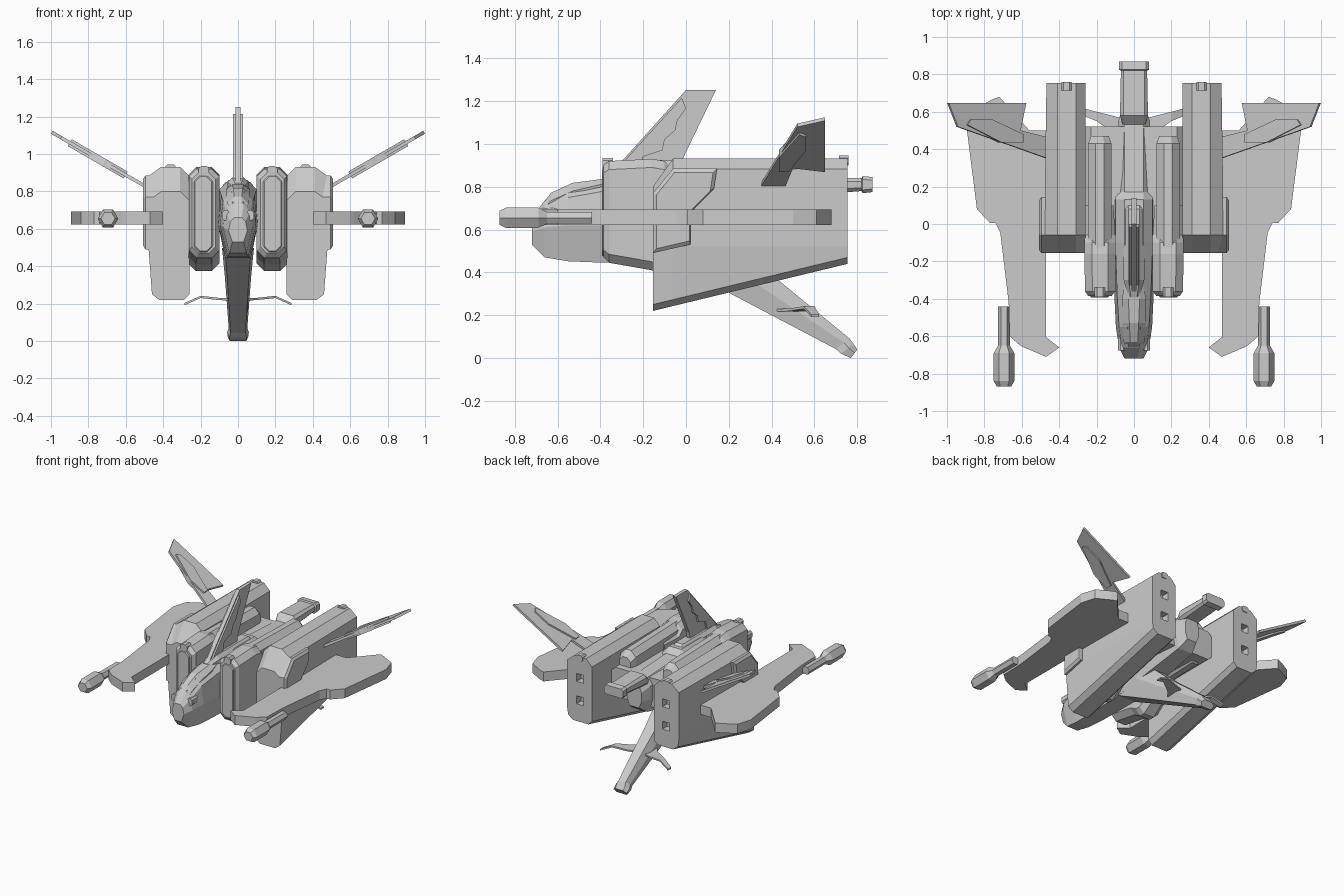
import bpy, bmesh
from math import cos, sin, pi
from mathutils import Vector


def loft(name, rings, mirror=False, bevel=0):
    """Skin a list of equal-length point rings and cap both ends."""
    bm = bmesh.new()
    rows = [[bm.verts.new(p) for p in r] for r in rings]
    n = len(rows[0])
    for a, b in zip(rows, rows[1:]):
        for i in range(n):
            bm.faces.new((a[i], a[(i + 1) % n], b[(i + 1) % n], b[i]))
    bm.faces.new(rows[0])
    bm.faces.new(rows[-1])
    bmesh.ops.recalc_face_normals(bm, faces=bm.faces)
    me = bpy.data.meshes.new(name)
    bm.to_mesh(me)
    bm.free()
    ob = bpy.data.objects.new(name, me)
    bpy.context.collection.objects.link(ob)
    if bevel:
        m = ob.modifiers.new("bevel", 'BEVEL')
        m.width, m.segments = bevel, 1
    if mirror:
        ob.modifiers.new("mirror", 'MIRROR')
    return ob


def prism(name, outline, axis, lo, hi, mirror=False, bevel=0):
    """Extrude a 2D outline along x, y or z."""
    put = {'x': lambda a, b, t: (t, a, b), 'y': lambda a, b, t: (a, t, b),
           'z': lambda a, b, t: (a, b, t)}[axis]
    return loft(name, [[put(a, b, t) for a, b in outline] for t in (lo, hi)], mirror, bevel)


def octo(x0, x1, z0, z1, c):
    """Rectangle with chamfered corners."""
    return [(x0 + c, z0), (x1 - c, z0), (x1, z0 + c), (x1, z1 - c),
            (x1 - c, z1), (x0 + c, z1), (x0, z1 - c), (x0, z0 + c)]


def octo_loft(name, stations, mirror=False):
    return loft(name, [[(x, y, z) for x, z in octo(*s)] for y, *s in stations], mirror)


def hull(name, stations):
    """Symmetric body: each station is y then (half width, z) pairs, bottom to top."""
    rings = []
    for y, *p in stations:
        rings.append([(w, y, z) for w, z in p] + [(-w, y, z) for w, z in reversed(p)])
    return loft(name, rings)


# fuselage with nose
hull("fuselage", [
    (-.72, (.03, .53), (.05, .59), (.04, .64), (.02, .66)),
    (-.66, (.045, .47), (.08, .61), (.065, .69), (.03, .735)),
    (-.55, (.055, .452), (.097, .62), (.08, .75), (.035, .80)),
    (-.38, (.06, .445), (.105, .62), (.09, .78), (.04, .82)),
    (-.10, (.07, .45), (.105, .62), (.10, .81), (.05, .86)),
    (.13, (.075, .47), (.105, .62), (.10, .81), (.05, .86)),
    (.17, (.075, .48), (.10, .62), (.095, .78), (.05, .82)),
    (.55, (.06, .55), (.085, .65), (.085, .75), (.05, .80)),
    (.62, (.04, .60), (.06, .65), (.06, .72), (.04, .77))])
hull("canopy", [
    (-.69, (.03, .62), (.042, .67), (.015, .695)),
    (-.63, (.04, .68), (.055, .735), (.02, .772)),
    (-.53, (.05, .72), (.062, .78), (.025, .818)),
    (-.40, (.05, .75), (.065, .81), (.03, .835)),
    (-.30, (.03, .78), (.045, .83), (.02, .845))])
prism("nose_sensor", octo(.045, .085, .645, .70, .012), 'y', -.675, -.60, True)
octo_loft("spine_hump", [(-.39, -.03, .03, .78, .84, .015), (-.30, -.055, .055, .78, .875, .025),
                         (.08, -.055, .055, .78, .875, .025), (.14, -.05, .05, .78, .83, .02)])

# tail tube with end collar
octo_loft("tail_tube", [(.53, -.06, .06, .74, .80, .015), (.58, -.075, .075, .76, .845, .02),
                        (.82, -.07, .07, .78, .84, .015), (.825, -.08, .08, .77, .85, .015),
                        (.87, -.08, .08, .775, .845, .015)])

# inner pods flanking the cockpit
octo_loft("inner_pod", [(-.385, .12, .245, .47, .90, .035), (-.36, .10, .262, .445, .92, .04),
                        (-.16, .10, .265, .41, .93, .04), (-.10, .10, .265, .375, .92, .04),
                        (-.06, .10, .265, .375, .88, .04), (.10, .11, .265, .50, .88, .04)], True)
prism("inner_pod_front_panel", octo(.135, .235, .475, .885, .03), 'y', -.393, -.37, True, .006)
prism("inner_pod_latch", octo(.155, .21, .88, .935, .012), 'y', -.39, -.34, True)
octo_loft("inner_nacelle", [(-.16, .12, .245, .55, .925, .04), (.43, .12, .245, .57, .91, .04),
                            (.47, .135, .23, .60, .87, .03)], True)
prism("centre_bridge", octo(-.27, .27, .58, .80, .04), 'y', -.05, .52)


# outer engine pods with slanted keel and rear exhaust slots
def pod_ring(y, b, top, side):
    p = [(.26, b + .03), (.29, b), (.42, b), (.46, b + .03), (side, .52),
         (side, top - .05), (.41, top), (.31, top), (.26, top - .05)]
    return [(x, y, z) for x, z in p]


pod = loft("engine_pod", [pod_ring(-.155, .22, .80, .48), pod_ring(-.06, .243, .932, .48),
                          pod_ring(.755, .44, .932, .468)])
for z in (.60, .77):
    cutter = prism("exhaust_cutter", octo(.33, .39, z - .03, z + .03, .002), 'y', .70, .80)
    cutter.hide_render = True
    cutter.hide_viewport = True
    cut = pod.modifiers.new("slot", 'BOOLEAN')
    cut.operation, cut.solver, cut.object = 'DIFFERENCE', 'EXACT', cutter
pod.modifiers.new("mirror", 'MIRROR')
prism("engine_pod_latch", octo(.335, .388, .90, .945, .01), 'y', .715, .76, True)
side = [(-.155, .49), (.02, .53), (.02, .68), (.13, .79), (.145, .885), (-.06, .885), (-.155, .77)]
loft("engine_pod_side_block", [[(.45, y, z) for y, z in side],
                               [(.495, y, z) for y, z in side],
                               [(.508, -.01 + (y + .01) * .88, .70 + (z - .70) * .9) for y, z in side]], True)

# flat main wings with forward prongs
prism("main_wing", [(.44, .50), (.56, .50), (.72, .68), (.76, .665), (.86, .61), (.893, .50),
                    (.84, .08), (.77, .005), (.74, .005), (.715, -.045), (.67, -.42), (.665, -.60),
                    (.62, -.64), (.60, -.655), (.47, -.71), (.40, -.66), (.47, -.605), (.47, -.1),
                    (.44, -.1)], 'z', .622, .693, True)

# hexagonal wing guns
loft("wing_gun", [[(.695 + r * cos(k * pi / 3), y, .655 + r * sin(k * pi / 3)) for k in range(6)]
                  for y, r in ((-.87, .038), (-.84, .055), (-.69, .055), (-.65, .032), (-.44, .032))], True)


# canted upper fins
def canted(name, outline, t):
    nrm = Vector((-.5, 0, .866)) * t
    pts = [Vector((x, y, .83 + (x - .5) * .578)) for x, y in outline]
    loft(name, [[p - nrm for p in pts], [p + nrm for p in pts]], True)


canted("upper_fin", [(.45, .345), (.945, .52), (.995, .648), (.62, .648), (.60, .648), (.63, .50), (.45, .50)][:4]
       + [(.58, .648), (.61, .50), (.45, .46)], .009)
canted("upper_fin_panel", [(.60, .48), (.60, .435), (.715, .435), (.90, .53), (.88, .56), (.77, .56)], .021)

# dorsal fin
prism("dorsal_fin", [(-.38, .83), (-.29, .93), (0, 1.252), (.14, 1.252), (-.02, .92), (-.04, .83)],
      'x', -.014, .014)
prism("dorsal_fin_panel", [(-.33, .87), (-.27, .94), (-.02, 1.215), (.0, 1.165), (-.04, 1.11),
                           (-.05, 1.065), (-.10, 1.02), (-.11, .97), (-.20, .94), (-.22, .86)],
      'x', -.026, .026)

# lower tail boom: half widths, lower point and upper point per ring
boom = []
for w, (yl, zl), (yu, zu) in [(.085, (-.10, .46), (.26, .52)), (.07, (.20, .305), (.43, .365)),
                              (.05, (.70, .042), (.765, .09)), (.058, (.725, .02), (.782, .066)),
                              (.055, (.77, .0), (.80, .04))]:
    my, mz = yl * .4 + yu * .6, zl * .4 + zu * .6
    boom.append([(w * .8, yl, zl), (w, my, mz), (w * .6, yu, zu),
                 (-w * .6, yu, zu), (-w, my, mz), (-w * .8, yl, zl)])
loft("tail_boom", boom)

# small winglets on the boom
loft("boom_winglet", [[(x, y0, z - .006), (x, y1, z - .006), (x, y1, z + .006), (x, y0, z + .006)]
                      for x, y0, y1, z in ((.02, .38, .55, .222), (.10, .48, .575, .225),
                                           (.20, .55, .60, .236), (.285, .585, .622, .198))], True)
